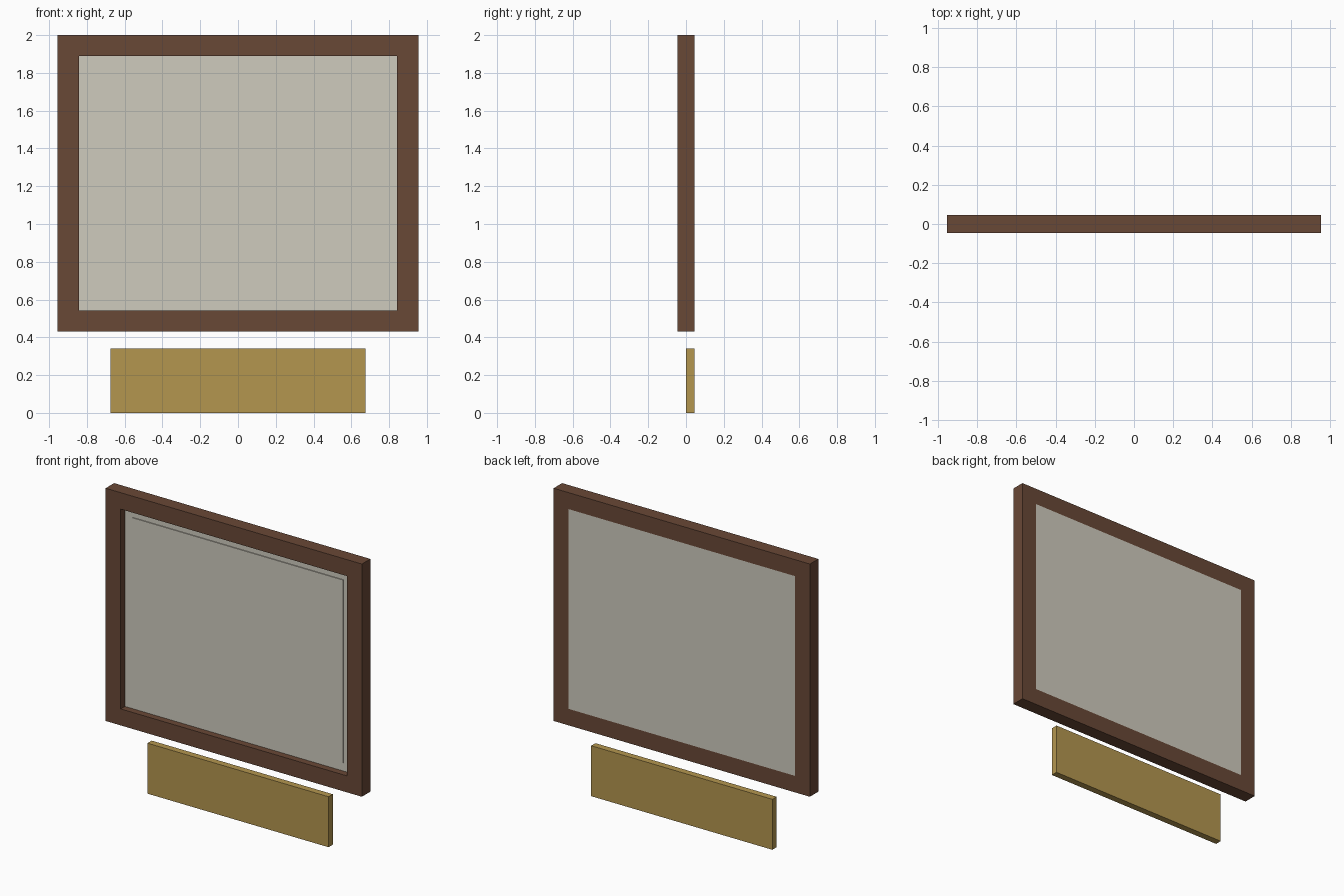
import bpy, bmesh

if "Cube" in bpy.data.objects:
    bpy.data.objects.remove(bpy.data.objects["Cube"])


def material(name, rgb):
    m = bpy.data.materials.new(name)
    m.diffuse_color = (*rgb, 1.0)
    m.use_nodes = True
    m.node_tree.nodes["Principled BSDF"].inputs["Base Color"].default_value = m.diffuse_color
    return m


WOOD = material("brown wood", (0.141, 0.065, 0.037))
CANVAS = material("pale canvas", (0.624, 0.597, 0.515))
BRASS = material("brass", (0.456, 0.305, 0.078))


def finish(name, bm, mat):
    bmesh.ops.recalc_face_normals(bm, faces=bm.faces)
    me = bpy.data.meshes.new(name)
    bm.to_mesh(me)
    bm.free()
    me.materials.append(mat)
    ob = bpy.data.objects.new(name, me)
    bpy.context.collection.objects.link(ob)


def box(name, x, y0, y1, z0, z1, mat):
    bm = bmesh.new()
    bmesh.ops.create_cube(bm, size=1)
    for v in bm.verts:
        v.co = (x if v.co.x > 0 else -x,
                y1 if v.co.y > 0 else y0,
                z1 if v.co.z > 0 else z0)
    finish(name, bm, mat)


# Rectangular picture frame: one closed ring with mitred corners
OX, OZ0, OZ1 = 0.955, 0.432, 2.0
IX, IZ0, IZ1 = 0.843, 0.543, 1.889
D = 0.045
bm = bmesh.new()
corners = []
for sx, top in ((-1, 0), (1, 0), (1, 1), (-1, 1)):
    oz, iz = (OZ1, IZ1) if top else (OZ0, IZ0)
    section = ((OX, -D, oz), (IX, -D, iz), (IX, D, iz), (OX, D, oz))
    corners.append([bm.verts.new((sx * x, y, z)) for x, y, z in section])
for i in range(4):
    a, b = corners[i], corners[(i + 1) % 4]
    for j in range(4):
        k = (j + 1) % 4
        bm.faces.new((a[j], a[k], b[k], b[j]))
finish("frame", bm, WOOD)

# Backing board, flush with the back of the frame
box("backing_board", IX, 0.0, D, IZ0, IZ1, CANVAS)

# Thin picture sheet on the board
box("picture_sheet", 0.787, -0.006, 0.0, 0.599, 1.832, CANVAS)

# Plaque below the frame
box("plaque", 0.675, 0.0, D, 0.0, 0.34, BRASS)
